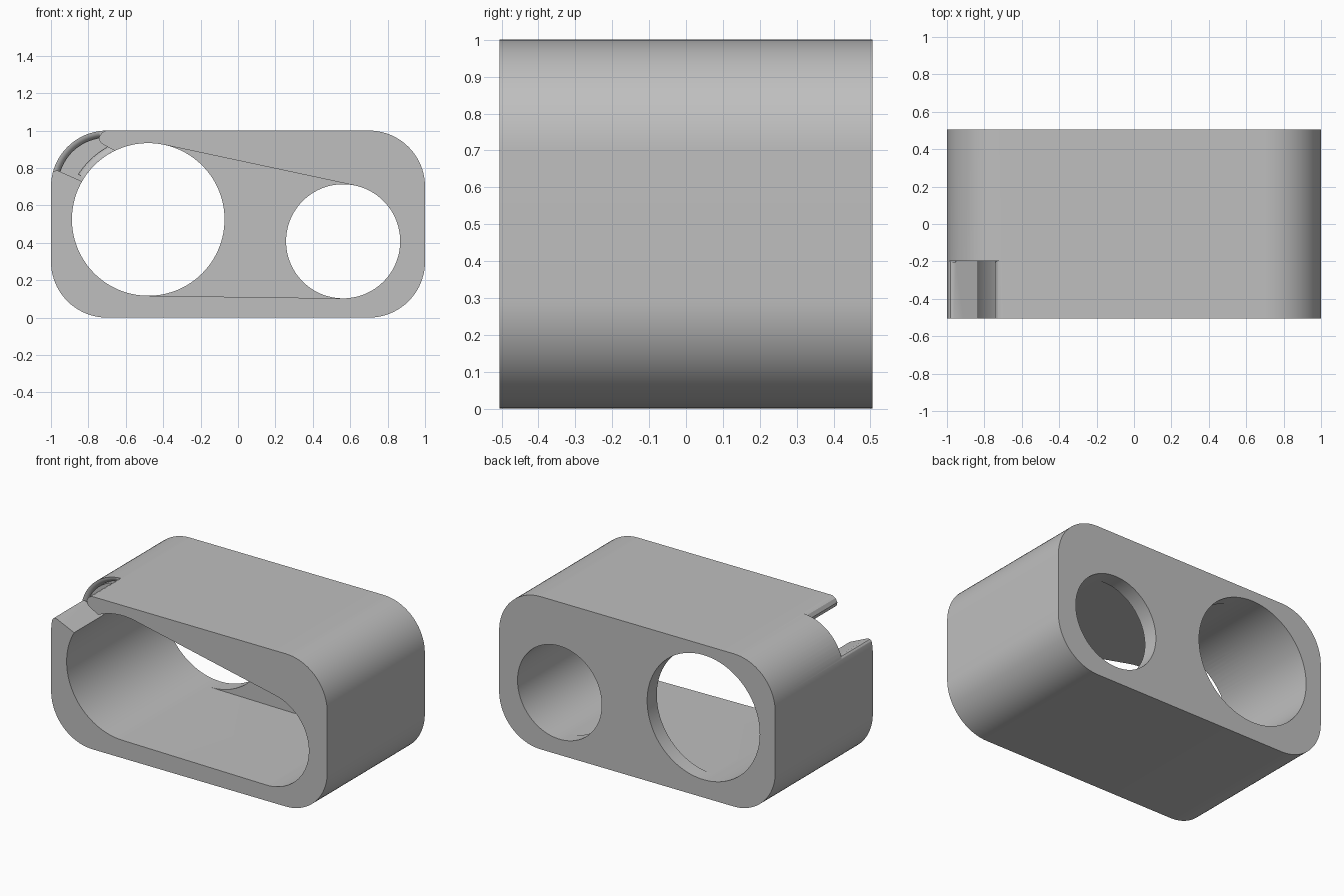
import bpy, bmesh
from math import sin, cos, pi, atan2, acos, hypot, radians

cube = bpy.data.objects.get("Cube")
if cube:
    bpy.data.objects.remove(cube, do_unlink=True)

FRONT, STEP, BACK = -0.505, 0.405, 0.505
BIG, BIG_R = (-0.48, 0.525), 0.408
SMALL, SMALL_R = (0.562, 0.408), 0.305
CORNER, CORNER_R = (-0.7, 0.7), 0.3
SLOT_END, FILLET = -0.198, 0.036

grey = bpy.data.materials.new("plain_grey")
grey.use_nodes = True
GREY = (0.52, 0.52, 0.52, 1)
grey.diffuse_color = GREY
grey.node_tree.nodes["Principled BSDF"].inputs["Base Color"].default_value = GREY


def arc(center, r, a0, a1, n):
    return [(center[0] + r * cos(a0 + (a1 - a0) * i / n),
             center[1] + r * sin(a0 + (a1 - a0) * i / n)) for i in range(n + 1)]


def finish(bm, name):
    bmesh.ops.recalc_face_normals(bm, faces=bm.faces[:])
    mesh = bpy.data.meshes.new(name)
    bm.to_mesh(mesh)
    bm.free()
    mesh.materials.append(grey)
    ob = bpy.data.objects.new(name, mesh)
    bpy.context.collection.objects.link(ob)
    return ob


def make_block():
    """Rounded block, a tapered pocket from the front and two holes in the back wall."""
    bm = bmesh.new()

    def ring(points, y):
        return [bm.verts.new((x, y, z)) for x, z in points]

    def wall(a, b):
        for i in range(len(a)):
            j = (i + 1) % len(a)
            bm.faces.new((a[i], a[j], b[j], b[i]))

    def cap(loops):
        edges = set()
        for loop in loops:
            for i, v in enumerate(loop):
                w = loop[(i + 1) % len(loop)]
                edges.add(bm.edges.get((v, w)) or bm.edges.new((v, w)))
        bmesh.ops.triangle_fill(bm, edges=list(edges), use_beauty=True)

    # Outer outline
    outline = []
    for k, (x, z) in enumerate([(0.7, 0.7), (-0.7, 0.7), (-0.7, 0.3), (0.7, 0.3)]):
        outline += arc((x, z), CORNER_R, k * pi / 2, (k + 1) * pi / 2, 20)

    # The pocket joins both circles along their outer tangents
    dx, dz = SMALL[0] - BIG[0], SMALL[1] - BIG[1]
    a, phi = atan2(dz, dx), acos((BIG_R - SMALL_R) / hypot(dx, dz))
    big_out = arc(BIG, BIG_R, a + phi, a + 2 * pi - phi, 56)
    big_in = arc(BIG, BIG_R, a - phi, a + phi, 48)[1:-1]
    small_out = arc(SMALL, SMALL_R, a - phi, a + phi, 48)
    small_in = arc(SMALL, SMALL_R, a + phi, a + 2 * pi - phi, 56)[1:-1]

    outer_f, outer_b = ring(outline, FRONT), ring(outline, BACK)
    pocket_f = ring(big_out + small_out, FRONT)
    bo, bi = ring(big_out, STEP), ring(big_in, STEP)
    so, si = ring(small_out, STEP), ring(small_in, STEP)
    big_b = ring(big_out + big_in, BACK)
    small_b = ring(small_out + small_in, BACK)

    wall(outer_f, outer_b)
    wall(pocket_f, bo + so)
    wall(bo + bi, big_b)
    wall(so + si, small_b)
    cap([outer_f, pocket_f])
    cap([outer_b, big_b, small_b])
    cap([[bo[-1]] + bi + [bo[0], so[-1]] + si + [so[0]]])
    return finish(bm, "double_hole_block")


def make_slot():
    """Slot through the corner, its outer lips rounded over."""
    profile = [(-0.80, 0.713), (-0.963, 0.786), (-0.98, 0.785), (-0.99, 0.776),
               (-0.999, 0.755), (-1.1, 0.73), (-1.1, 1.1), (-0.68, 1.1),
               (-0.705, 1.001), (-0.73, 0.987), (-0.743, 0.963),
               (-0.738, 0.94), (-0.72, 0.925), (-0.60, 0.86)]
    bm = bmesh.new()
    face = bm.faces.new([bm.verts.new((x, -0.6, z)) for x, z in profile])
    new = bmesh.ops.extrude_face_region(bm, geom=[face])["geom"]
    verts = [v for v in new if isinstance(v, bmesh.types.BMVert)]
    bmesh.ops.translate(bm, verts=verts, vec=(0, SLOT_END + 0.6, 0))
    return finish(bm, "slot_cutter")


def make_fillet(name, center, r, side, a0, a1):
    """Cutter that rounds the slot's end wall along an arc; side is the open direction."""
    f = FILLET
    shape = [(r - side * f * cos(t), SLOT_END + f * (1 - cos(pi / 2 - t)))
             for t in [i * pi / 12 for i in range(7)]]
    shape += [(r + side * 0.06, SLOT_END + f), (r + side * 0.06, SLOT_END - 0.004),
              (r - side * f, SLOT_END - 0.004)]
    bm = bmesh.new()
    rings = []
    for i in range(21):
        t = radians(a0 + (a1 - a0) * i / 20)
        rings.append([bm.verts.new((center[0] + q * cos(t), y, center[1] + q * sin(t)))
                      for q, y in shape])
    for p, q in zip(rings, rings[1:]):
        for i in range(len(p)):
            j = (i + 1) % len(p)
            bm.faces.new((p[i], p[j], q[j], q[i]))
    bm.faces.new(rings[0])
    bm.faces.new(rings[-1])
    return finish(bm, name)


block = make_block()
cutters = [make_slot(),
           make_fillet("outer_fillet_cutter", CORNER, CORNER_R, 1, 98, 164),
           make_fillet("inner_fillet_cutter", BIG, BIG_R, -1, 116, 147)]

# Cut the slot and round its end wall
bpy.context.view_layer.objects.active = block
for cutter in cutters:
    cutter.hide_render = True
    mod = block.modifiers.new(cutter.name, "BOOLEAN")
    mod.operation = "DIFFERENCE"
    mod.solver = "EXACT"
    mod.object = cutter
    bpy.ops.object.modifier_apply(modifier=mod.name)
    bpy.data.objects.remove(cutter, do_unlink=True)

bpy.ops.object.select_all(action="DESELECT")
block.select_set(True)
bpy.ops.object.shade_smooth_by_angle(angle=radians(30))
